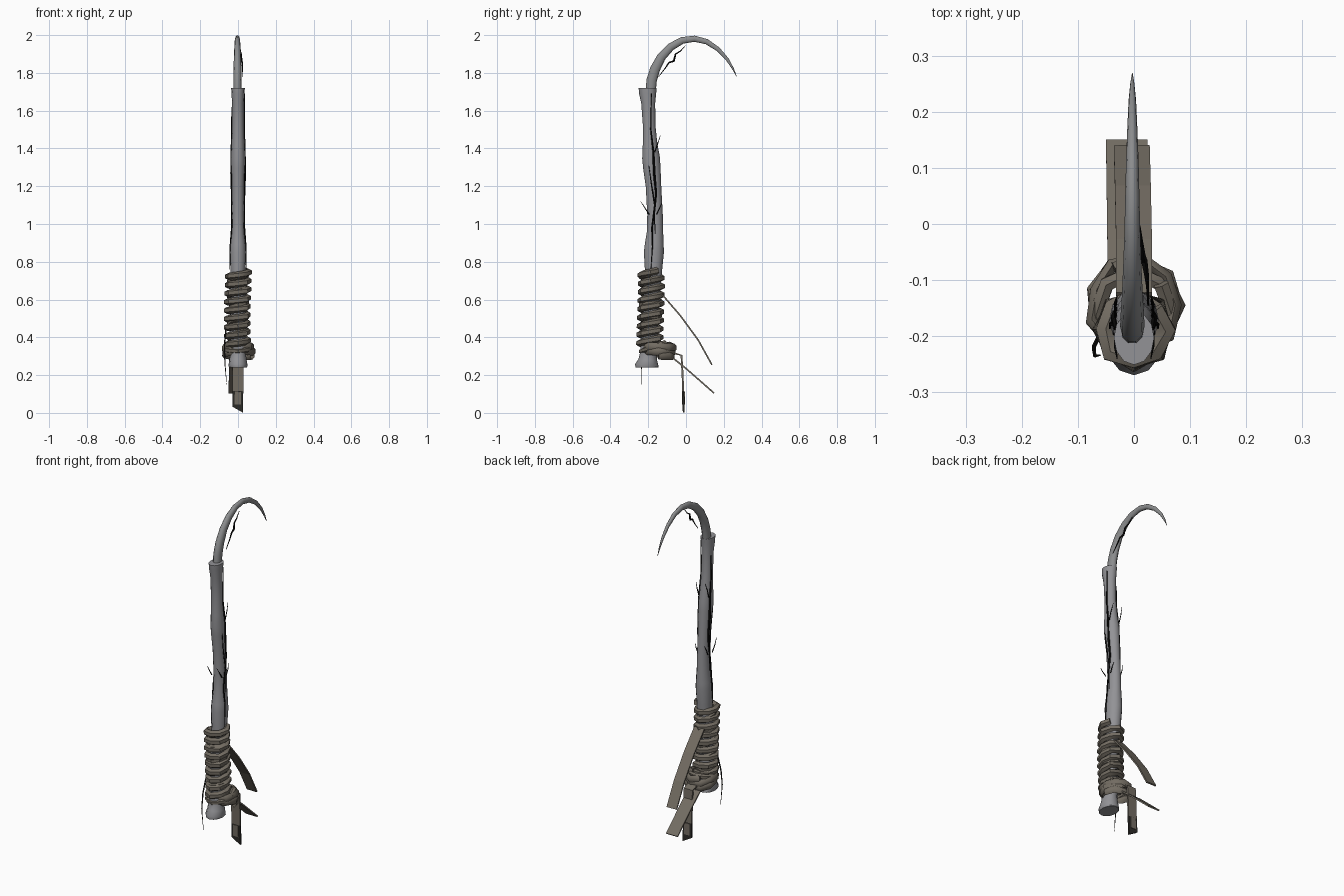
import bpy, bmesh, math
from mathutils import Vector

cube = bpy.data.objects.get("Cube")
if cube:
    bpy.data.objects.remove(cube, do_unlink=True)


def material(name, rgb):
    m = bpy.data.materials.new(name)
    m.use_nodes = True
    m.diffuse_color = (*rgb, 1)
    m.node_tree.nodes["Principled BSDF"].inputs["Base Color"].default_value = (*rgb, 1)
    return m


BONE = material("grey bone", (0.29, 0.29, 0.305))
CLAW = material("grey claw", (0.26, 0.265, 0.27))
LEATHER = material("brown leather", (0.17, 0.15, 0.122))
DARK = material("dark leather", (0.025, 0.023, 0.02))
BLACK = material("black vine", (0.003, 0.003, 0.003))
X, Z = Vector((1, 0, 0)), Vector((0, 0, 1))


def finish(bm, name, mats, angle):
    bmesh.ops.recalc_face_normals(bm, faces=bm.faces)
    me = bpy.data.meshes.new(name)
    for f in bm.faces:
        f.smooth = angle > 0
    bm.to_mesh(me)
    bm.free()
    for m in mats:
        me.materials.append(m)
    if angle > 0:
        me.set_sharp_from_angle(angle=math.radians(angle))
    ob = bpy.data.objects.new(name, me)
    bpy.context.scene.collection.objects.link(ob)
    return ob


def sweep(name, path, section, mats, ref=X, angle=45, pick=None):
    """Skin a section along a path; section(i) gives (along ref, across) offsets."""
    bm = bmesh.new()
    path = [Vector(p) for p in path]
    rings = []
    for i, p in enumerate(path):
        t = (path[min(i + 1, len(path) - 1)] - path[max(i - 1, 0)]).normalized()
        u = (ref - t * ref.dot(t)).normalized()
        v = t.cross(u)
        rings.append([bm.verts.new(p + u * a + v * b) for a, b in section(i)])
    n = len(rings[0])
    for lo, hi in zip(rings, rings[1:]):
        for k in range(n):
            bm.faces.new((lo[k], lo[(k + 1) % n], hi[(k + 1) % n], hi[k]))
    bm.faces.new(rings[0])
    bm.faces.new(rings[-1])
    if pick:
        for f in bm.faces:
            f.material_index = pick(f.calc_center_median())
    return finish(bm, name, mats, angle)


def tube(name, path, radii, sides, mat, ref=X):
    def section(i):
        r = radii[i] if isinstance(radii, list) else radii
        ru, rv = r if isinstance(r, tuple) else (r, r)
        return [(ru * math.cos(2 * math.pi * k / sides), rv * math.sin(2 * math.pi * k / sides))
                for k in range(sides)]
    return sweep(name, path, section, [mat], ref)


def strap(name, path, width, thick, mats, pick=None):
    def section(i):
        w, h = width / 2, thick / 2
        return [(-w, -h), (w, -h), (w, h), (-w, h)]
    return sweep(name, path, section, mats, X, 0, pick)


# Knobbly bone shaft: height, centre y, half width, half depth
shaft = [(0.24, -0.207, 0.046, 0.06), (0.25, -0.207, 0.051, 0.063), (0.28, -0.202, 0.046, 0.05),
         (0.32, -0.2, 0.04, 0.042), (0.55, -0.185, 0.04, 0.042), (0.76, -0.172, 0.04, 0.046),
         (0.85, -0.17, 0.044, 0.053), (0.89, -0.168, 0.042, 0.05), (0.96, -0.164, 0.035, 0.043),
         (1.05, -0.164, 0.033, 0.041), (1.2, -0.172, 0.034, 0.041), (1.3, -0.181, 0.037, 0.046),
         (1.35, -0.185, 0.038, 0.047), (1.42, -0.19, 0.034, 0.039), (1.52, -0.195, 0.031, 0.033),
         (1.64, -0.2, 0.031, 0.037), (1.69, -0.203, 0.035, 0.045), (1.72, -0.203, 0.036, 0.048)]
tube("bone_shaft", [(0, y, z) for z, y, _, _ in shaft], [(a, b) for _, _, a, b in shaft], 12, BONE)

# Curved claw blade tapering to a point
claw = [(-0.188, 1.69, 0.028), (-0.182, 1.76, 0.029), (-0.164, 1.82, 0.028), (-0.13, 1.885, 0.025),
        (-0.08, 1.938, 0.022), (-0.02, 1.972, 0.019), (0.045, 1.981, 0.017), (0.11, 1.965, 0.015),
        (0.17, 1.925, 0.012), (0.22, 1.87, 0.009), (0.25, 1.82, 0.005), (0.268, 1.78, 0.001)]
tube("claw_blade", [(-0.003, y, z) for y, z, _ in claw], [(r * 0.75, r) for _, _, r in claw], 10, CLAW)


# Leather cord wound around the grip
def winding(turns, cy, rx, ry, z0, z1, tilt, steps=8, wobble=0.0):
    n = int(turns * steps)
    pts = []
    for i in range(n + 1):
        a = 2 * math.pi * i / steps
        w = 1 + wobble * math.sin(i * 2.3)
        y = math.sin(a) * ry * w
        pts.append((math.cos(a) * rx * w, cy + y, z0 + (z1 - z0) * i / n + tilt * y))
    return pts


tube("grip_wrap", winding(9.2, -0.188, 0.053, 0.054, 0.34, 0.75, 0.08, wobble=0.08),
     (0.019, 0.02), 6, LEATHER, Z)
tube("grip_underwrap", winding(5, -0.188, 0.044, 0.046, 0.36, 0.73, -0.2), 0.017, 6, LEATHER, Z)

# Loose loops at the bottom of the grip
tube("loose_loop", winding(2.4, -0.145, 0.076, 0.08, 0.305, 0.355, -0.1, 9, 0.06),
     (0.023, 0.013), 6, LEATHER, Z)
tube("cross_loop", winding(1.2, -0.16, 0.068, 0.075, 0.335, 0.355, 0.3), 0.015, 6, LEATHER, Z)

# Trailing straps
strap("upper_strap", [(0, -0.125, 0.625), (0, -0.03, 0.515), (-0.002, 0.065, 0.385), (-0.004, 0.137, 0.255)],
      0.064, 0.008, [LEATHER])
strap("lower_strap", [(-0.01, -0.075, 0.295), (-0.011, 0.0, 0.235), (-0.012, 0.08, 0.165), (-0.013, 0.148, 0.105)],
      0.074, 0.008, [LEATHER])
hanging = strap("hanging_strap", [(0, -0.06, 0.315), (0, -0.024, 0.305), (0, -0.018, 0.2), (0, -0.015, 0.115),
                                  (-0.002, -0.012, 0.02)],
                0.056, 0.01, [LEATHER, DARK], lambda c: int(c.z < 0.11))
for v in hanging.data.vertices:  # slanted cut end
    if v.co.z < 0.05:
        v.co.z = 0.016 - v.co.x * 0.57
for side, label in ((-1, "front"), (1, "back")):
    strap("strap_tip_" + label,
          [(0, -0.0145 + side * 0.006, 0.112), (-0.001, -0.0125 + side * 0.006, 0.045)], 0.034, 0.004, [LEATHER])

# Thin cord dangling beside the grip
tube("dangling_cord", [(-0.062, -0.2, 0.46), (-0.072, -0.22, 0.36), (-0.07, -0.235, 0.27), (-0.06, -0.234, 0.15)],
     [0.004, 0.004, 0.003, 0.001], 5, DARK)


# Black vines clinging to both sides of the shaft
def vine(name, pts, r):
    n = len(pts) - 1
    tube(name, pts, [r * (1 - 0.75 * abs(2 * i / n - 1)) for i in range(n + 1)], 5, BLACK)


for side, label in ((1, "left"), (-1, "right")):
    top = 1.69 if side > 0 else 1.62
    vine(label + "_long_vine", [(side * x, y, z) for x, y, z in (
        (0.034, -0.183, top), (0.033, -0.186, 1.5), (0.035, -0.172, 1.38), (0.035, -0.168, 1.27),
        (0.033, -0.158, 1.16), (0.032, -0.168, 1.05), (0.034, -0.162, 0.93))], 0.0075)
    vine(label + "_short_vine", [(side * x, y, z) for x, y, z in (
        (0.036, -0.197, 1.31), (0.033, -0.182, 1.2), (0.032, -0.165, 1.1), (0.033, -0.18, 0.98),
        (0.042, -0.178, 0.88), (0.043, -0.186, 0.76))], 0.006)
    # Thorny twigs branching outward
    for i, (y0, z0, y1, z1) in enumerate(((-0.165, 1.38, -0.135, 1.47), (-0.195, 1.05, -0.24, 1.12),
                                          (-0.155, 1.05, -0.128, 1.11))):
        tube(f"{label}_twig_{i + 1}", [(side * 0.033, y0, z0), (side * 0.034, (y0 + y1) / 2, (z0 + z1) / 2),
                                       (side * 0.03, y1, z1)], [0.003, 0.0025, 0.001], 5, BLACK)

# Loose tendril inside the claw curve
vine("claw_tendril", [(0.025, -0.145, 1.78), (0.024, -0.11, 1.825), (0.022, -0.09, 1.855), (0.018, -0.065, 1.862),
                      (0.016, -0.055, 1.9), (0.013, -0.03, 1.915), (0.01, -0.003, 1.945)], 0.006)
